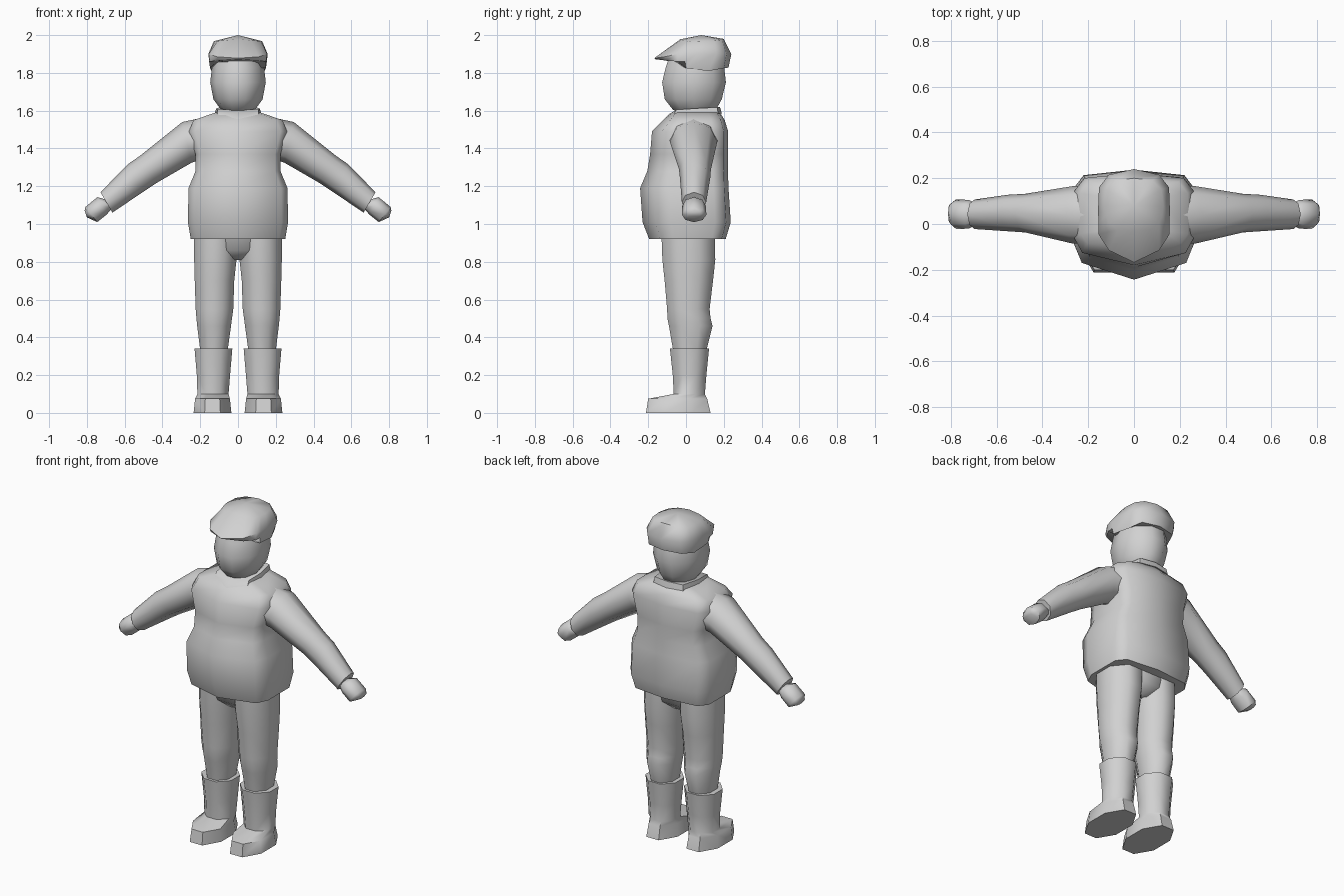
import bpy, bmesh, math
from mathutils import Vector

grey = bpy.data.materials.new("light grey")
grey.diffuse_color = (0.64, 0.64, 0.64, 1)


def loft(name, rings, tip=None, side=1):
    """Skin closed rings of equal length; side=-1 mirrors in x."""
    bm = bmesh.new()
    rows = [[bm.verts.new((p[0] * side, p[1], p[2])) for p in r] for r in rings]
    n = len(rows[0])
    for a, b in zip(rows, rows[1:]):
        for i in range(n):
            j = (i + 1) % n
            bm.faces.new((a[i], a[j], b[j], b[i]))
    bm.faces.new(rows[0])
    if tip:
        t = bm.verts.new(tip)
        for i in range(n):
            bm.faces.new((rows[-1][i], rows[-1][(i + 1) % n], t))
    else:
        bm.faces.new(rows[-1])
    bmesh.ops.recalc_face_normals(bm, faces=bm.faces[:])
    me = bpy.data.meshes.new(name)
    bm.to_mesh(me)
    bm.free()
    me.materials.append(grey)
    ob = bpy.data.objects.new(name, me)
    bpy.context.collection.objects.link(ob)
    bpy.ops.object.select_all(action='DESELECT')
    ob.select_set(True)
    bpy.context.view_layer.objects.active = ob
    bpy.ops.object.shade_smooth_by_angle(angle=math.radians(55))
    return ob


def full(half):
    """Complete a half ring that starts and ends on x = 0."""
    return half + [(-x, y, z) for x, y, z in half[-2:0:-1]]


def torso_ring(z, w, f, b):
    return full([(0, f, z), (.87 * w, .7 * f, z), (w, .35 * f, z),
                 (w, .65 * b, z), (.83 * w, .9 * b, z), (0, b, z)])


def oval(z, x0, x1, y0, y1, n=8, turn=.5):
    """Flat n-sided ring whose bounds are x0..x1, y0..y1."""
    k = 1 / math.cos(math.pi / n) if turn else 1
    pts = []
    for i in range(n):
        a = 2 * math.pi * (i + turn) / n
        pts.append(((x0 + x1) / 2 + (x1 - x0) / 2 * k * math.cos(a),
                    (y0 + y1) / 2 + (y1 - y0) / 2 * k * math.sin(a), z))
    return pts


def limb_ring(tx, tz, bx, bz, y0, y1):
    """Tilted eight-sided ring between a top and a bottom point."""
    top, bot = Vector((tx, 0, tz)), Vector((bx, 0, bz))
    mid, half = (top + bot) / 2, (top - bot) / 2
    pts = []
    for i in range(8):
        a = math.pi * i / 4
        p = mid + half * math.cos(a)
        p.y = (y0 + y1) / 2 + (y1 - y0) / 2 * math.sin(a)
        pts.append(p)
    return pts


# sweater body
loft("sweater_body", [torso_ring(*r) for r in (
    (.92, .25, -.195, .21), (1.01, .265, -.23, .237), (1.19, .262, -.243, .225),
    (1.28, .225, -.205, .222), (1.37, .225, -.19, .223), (1.49, .26, -.18, .223),
    (1.55, .235, -.12, .205), (1.59, .12, -.075, .18))])

# collar with a V at the front
loft("collar", [
    full([(0, -.115, 1.555), (.11, -.065, 1.58), (.125, .05, 1.58),
          (.10, .17, 1.585), (0, .19, 1.585)]),
    full([(0, -.085, 1.585), (.108, -.05, 1.605), (.115, .05, 1.612),
          (.095, .165, 1.618), (0, .18, 1.62)])])

# head
loft("head", [oval(z, -w, w, f, b, 10, 0) for z, w, f, b in (
    (1.585, .07, -.03, .13), (1.605, .09, -.075, .165), (1.66, .13, -.12, .197),
    (1.75, .147, -.135, .22), (1.83, .138, -.115, .21), (1.9, .12, -.09, .19))])

# flat cap: rim with a step behind the peak, widest line, crown
loft("flat_cap", [
    full([(0, -.16, 1.872), (.11, -.105, 1.865), (.148, -.045, 1.86), (.153, -.005, 1.86),
          (.148, 0, 1.825), (.14, .12, 1.81), (.11, .2, 1.825), (0, .225, 1.828)]),
    full([(0, -.168, 1.878), (.11, -.115, 1.885), (.155, -.045, 1.9), (.155, 0, 1.9),
          (.157, .06, 1.9), (.153, .16, 1.9), (.11, .215, 1.9), (0, .24, 1.9)]),
    full([(0, -.03, 1.978), (.07, -.025, 1.972), (.11, .005, 1.968), (.123, .04, 1.967),
          (.128, .08, 1.968), (.12, .15, 1.97), (.08, .19, 1.975), (0, .2, 1.98)])],
    tip=(0, .08, 2))

# seat of the trousers
loft("trouser_seat", [oval(z, -w, w, f, b) for z, w, f, b in (
    (.81, .04, -.06, .09), (.86, .14, -.115, .145), (.95, .2, -.13, .155))])

for s, label in ((1, "left"), (-1, "right")):
    # sleeve
    loft(label + "_sleeve", [limb_ring(*r) for r in (
        (.13, 1.575, .16, 1.35, -.09, .17), (.295, 1.54, .245, 1.325, -.085, .165),
        (.52, 1.36, .43, 1.218, -.037, .132), (.585, 1.315, .51, 1.165, -.032, .128),
        (.728, 1.168, .665, 1.06, -.022, .107))], side=s)
    # fist
    loft(label + "_hand", [limb_ring(*r) for r in (
        (.70, 1.13, .67, 1.08, .0, .085), (.745, 1.142, .695, 1.05, -.02, .105),
        (.808, 1.09, .745, 1.01, -.022, .108), (.812, 1.07, .8, 1.035, .005, .085))], side=s)
    # trouser leg
    loft(label + "_trouser_leg", [oval(*r) for r in (
        (.95, .0, .232, -.13, .152), (.81, .008, .232, -.125, .155),
        (.70, .02, .229, -.113, .143), (.55, .025, .224, -.1, .125),
        (.5, .032, .22, -.098, .13), (.46, .037, .216, -.09, .14),
        (.33, .055, .2, -.068, .108))], side=s)
    # boot
    loft(label + "_boot", [oval(*r) for r in (
        (0, .035, .235, -.212, .13), (.075, .043, .227, -.2, .112),
        (.1, .05, .215, -.065, .1), (.2, .042, .218, -.07, .108),
        (.34, .03, .23, -.085, .122))], side=s)
